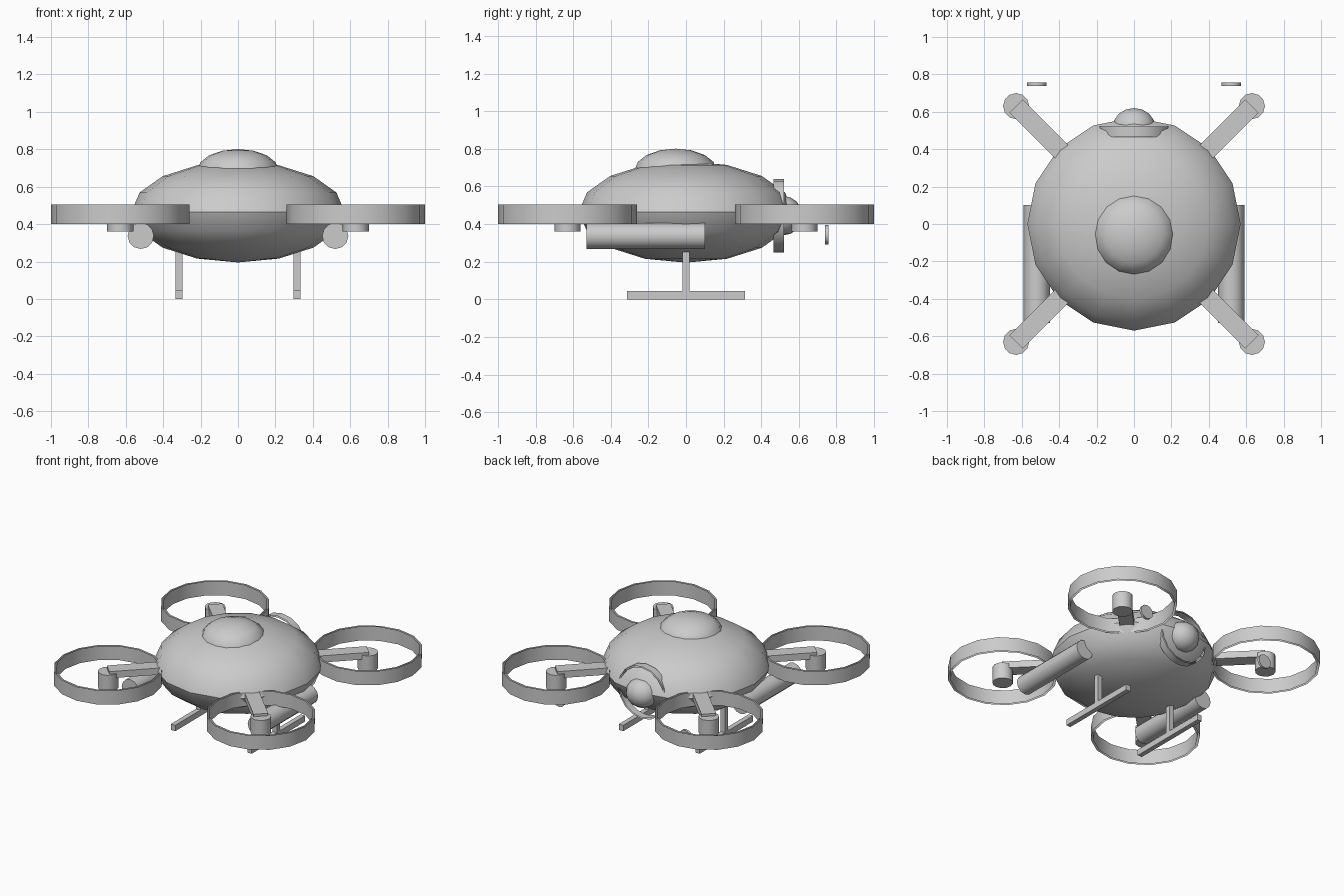
import bpy, bmesh, math
from mathutils import Matrix, Vector

cube = bpy.data.objects.get("Cube")
if cube:
    bpy.data.objects.remove(cube, do_unlink=True)

grey = bpy.data.materials.new("light_grey")
grey.use_nodes = True
COLOUR = (0.6, 0.6, 0.6, 1)
grey.diffuse_color = COLOUR
grey.node_tree.nodes["Principled BSDF"].inputs["Base Color"].default_value = COLOUR
ALONG_Y = Matrix.Rotation(math.pi / 2, 4, 'X')
SIDES = ((1, "left"), (-1, "right"))


def finish(name, bm, matrix, smooth=True):
    bm.transform(matrix)
    bmesh.ops.recalc_face_normals(bm, faces=bm.faces)
    mesh = bpy.data.meshes.new(name)
    bm.to_mesh(mesh)
    bm.free()
    mesh.materials.append(grey)
    obj = bpy.data.objects.new(name, mesh)
    bpy.context.collection.objects.link(obj)
    if smooth:
        bpy.ops.object.select_all(action='DESELECT')
        obj.select_set(True)
        bpy.context.view_layer.objects.active = obj
        bpy.ops.object.shade_smooth_by_angle(angle=math.radians(40))
    return obj


def ellipsoid(name, centre, radii):
    bm = bmesh.new()
    bmesh.ops.create_uvsphere(bm, u_segments=16, v_segments=8, radius=1)
    finish(name, bm, Matrix.Translation(centre) @ Matrix.Diagonal((*radii, 1)))


def cylinder(name, centre, radius, depth, turn=Matrix(), sides=12):
    bm = bmesh.new()
    bmesh.ops.create_cone(bm, cap_ends=True, segments=sides, radius1=radius,
                          radius2=radius, depth=depth)
    finish(name, bm, Matrix.Translation(centre) @ turn)


def shroud(name, centre, outer, inner, depth, turn=Matrix()):
    # Two concentric walls, open at both ends
    bm = bmesh.new()
    for radius in (outer, inner):
        bmesh.ops.create_cone(bm, cap_ends=False, segments=16, radius1=radius,
                              radius2=radius, depth=depth)
    obj = finish(name, bm, Matrix.Translation(centre) @ turn)
    # The inner wall faces the axis
    axis = turn @ Vector((0, 0, 1))
    for face in obj.data.polygons:
        arm = face.center - Vector(centre)
        arm -= axis * arm.dot(axis)
        wants_out = arm.length > (outer + inner) / 2 * math.cos(math.pi / 16)
        if (face.normal.dot(arm) > 0) != wants_out:
            face.flip()


def box(name, centre, size, turn=Matrix()):
    bm = bmesh.new()
    bmesh.ops.create_cube(bm, size=1)
    finish(name, bm, Matrix.Translation(centre) @ turn @ Matrix.Diagonal((*size, 1)), False)


# Hull and canopy
ellipsoid("hull", (0, 0, 0.465), (0.57, 0.57, 0.27))
ellipsoid("canopy_dome", (0, -0.055, 0.687), (0.218, 0.218, 0.114))

# Rear engine
shroud("rear_engine_ring", (0, 0.493, 0.445), 0.195, 0.185, 0.055, ALONG_Y)
ellipsoid("rear_engine_ball", (0, 0.515, 0.445), (0.115, 0.105, 0.105))

# Four lift rotors on diagonal arms
for sx, side in SIDES:
    for sy, end in ((-1, "front"), (1, "back")):
        tag = f"{end}_{side}"
        x, y = 0.63 * sx, 0.63 * sy
        shroud(f"rotor_ring_{tag}", (x, y, 0.452), 0.37, 0.355, 0.105)
        cylinder(f"rotor_motor_{tag}", (x, y, 0.42), 0.07, 0.12)
        turn = Matrix.Rotation(math.atan2(sy, sx), 4, 'Z')
        box(f"rotor_arm_{tag}", (x * 0.7, y * 0.7, 0.473), (0.535, 0.1, 0.05), turn)

# Side pods, exhaust discs and landing skids
for sx, side in SIDES:
    cylinder(f"side_pod_{side}", (0.52 * sx, -0.213, 0.337), 0.07, 0.63, ALONG_Y)
    cylinder(f"exhaust_disc_{side}", (0.52 * sx, 0.748, 0.343), 0.052, 0.018, ALONG_Y)
    box(f"skid_leg_{side}", (0.315 * sx, 0, 0.16), (0.036, 0.036, 0.24))
    box(f"skid_rail_{side}", (0.315 * sx, 0, 0.022), (0.036, 0.63, 0.044))
